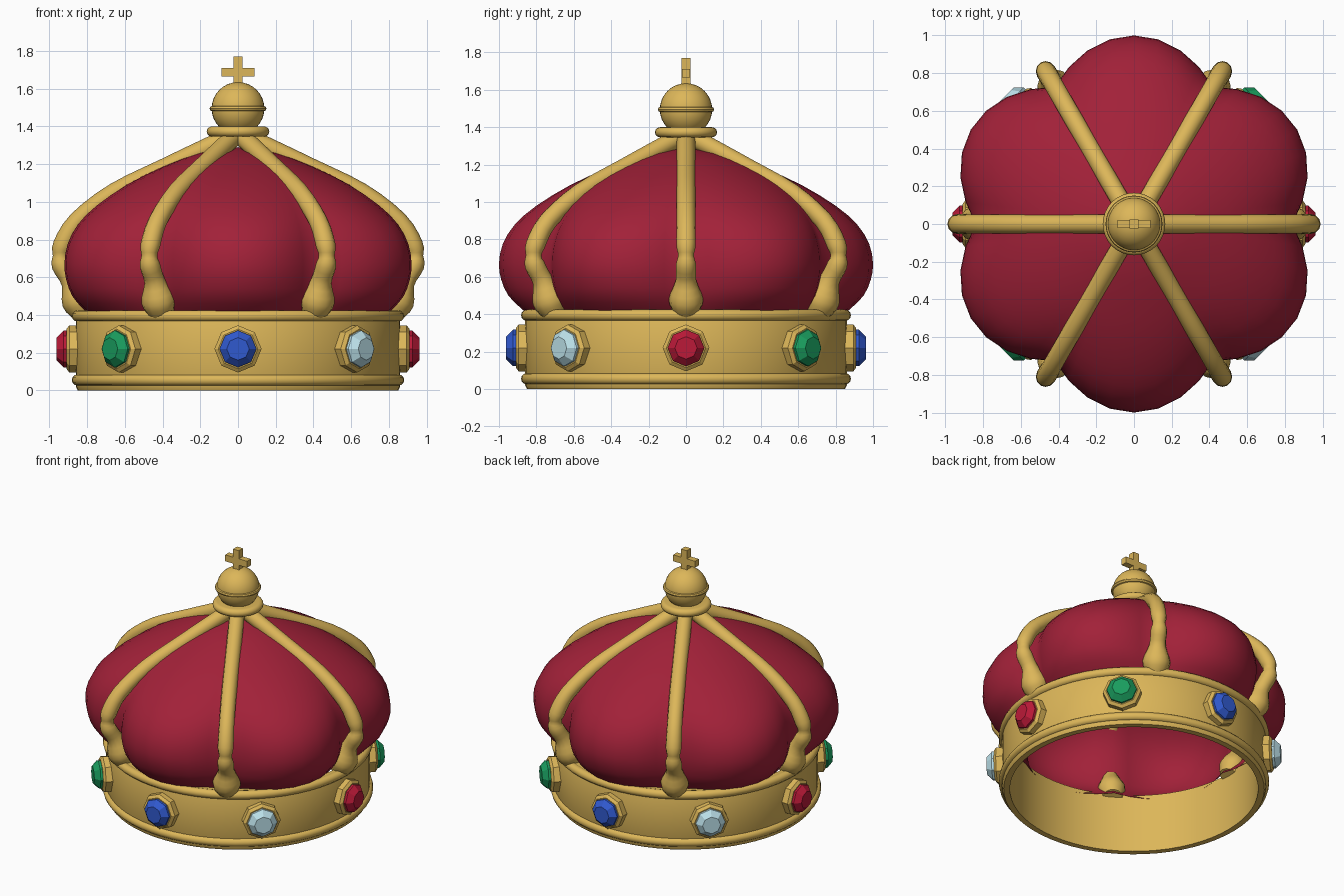
import bpy, bmesh, math
from mathutils import Matrix, Vector

if "Cube" in bpy.data.objects:
    bpy.data.objects.remove(bpy.data.objects["Cube"])

def material(name, rgb):
    m = bpy.data.materials.new(name)
    m.diffuse_color = (*rgb, 1)
    m.use_nodes = True
    m.node_tree.nodes["Principled BSDF"].inputs["Base Color"].default_value = m.diffuse_color
    return m

GOLD = material("gold", (0.72, 0.47, 0.10))
VELVET = material("velvet", (0.36, 0.015, 0.04))
BLUE = material("sapphire", (0.03, 0.10, 0.62))
PALE = material("diamond", (0.50, 0.75, 0.82))
RED = material("ruby", (0.50, 0.01, 0.04))
GREEN = material("emerald", (0.01, 0.33, 0.11))

def finish(name, bm, mat, smooth=35):
    bmesh.ops.remove_doubles(bm, verts=bm.verts, dist=1e-5)
    bmesh.ops.recalc_face_normals(bm, faces=bm.faces)
    me = bpy.data.meshes.new(name)
    bm.to_mesh(me)
    bm.free()
    ob = bpy.data.objects.new(name, me)
    bpy.context.collection.objects.link(ob)
    me.materials.append(mat)
    if smooth:
        bpy.ops.object.select_all(action='DESELECT')
        ob.select_set(True)
        bpy.context.view_layer.objects.active = ob
        bpy.ops.object.shade_smooth_by_angle(angle=math.radians(smooth))
    return ob

def bridge(bm, rings, closed=False):
    """Join successive rings of points with quads."""
    vr = [[bm.verts.new(p) for p in ring] for ring in rings]
    n = len(vr[0])
    for a, b in zip(vr, vr[1:] + (vr[:1] if closed else [])):
        for i in range(n):
            j = (i + 1) % n
            bm.faces.new((a[i], a[j], b[j], b[i]))
    return vr

def lathe(name, profile, n, mat, closed=False, matrix=Matrix(), smooth=35, lobe=None):
    bm = bmesh.new()
    rings = []
    for r, z in profile:
        ring = []
        for i in range(n):
            a = 2 * math.pi * i / n
            q = lobe(r, a) if lobe else r
            ring.append(matrix @ Vector((q * math.cos(a), q * math.sin(a), z)))
        rings.append(ring)
    bridge(bm, rings, closed)
    return finish(name, bm, mat, smooth)

def circle(major, minor_r, minor_z, z, n=12):
    return [(major + minor_r * math.cos(2 * math.pi * i / n),
             z + minor_z * math.sin(2 * math.pi * i / n)) for i in range(n)]

def spline(pts, steps):
    """Catmull-Rom interpolation through tuples."""
    p = [Vector(q) for q in pts]
    p = [2 * p[0] - p[1]] + p + [2 * p[-1] - p[-2]]
    out = []
    for a, b, c, d in zip(p, p[1:], p[2:], p[3:]):
        for s in range(steps):
            t = s / steps
            out.append(0.5 * (2 * b + (c - a) * t + (2 * a - 5 * b + 4 * c - d) * t * t
                              + (3 * b - a - 3 * c + d) * t ** 3))
    return out + [p[-2]]

# headband with rounded rims
lathe("headband", [(0.81, 0.0), (0.85, 0.0), (0.86, 0.02), (0.86, 0.40), (0.85, 0.42), (0.81, 0.42)],
      64, GOLD, closed=True)
lathe("lower_rim", circle(0.852, 0.03, 0.03, 0.055), 64, GOLD, closed=True)
lathe("upper_rim", circle(0.852, 0.03, 0.03, 0.395), 64, GOLD, closed=True)

# velvet cap, puffed into six lobes between the arches
cap = [(0.83, 0.39), (0.88, 0.43), (0.95, 0.50), (0.988, 0.585), (1.0, 0.67), (0.98, 0.775),
       (0.915, 0.88), (0.80, 0.98), (0.62, 1.09), (0.41, 1.185), (0.2, 1.26), (0.0, 1.29)]
lathe("velvet_cap", [tuple(v) for v in spline(cap, 2)], 48, VELVET, smooth=60,
      lobe=lambda r, a: r - 0.16 * max(r, 0) ** 3 * (1 - abs(math.sin(3 * a))))

# six arches: radius from axis, height, tube thickness
path = [(0.81, 0.40, 0.065), (0.845, 0.48, 0.092), (0.885, 0.58, 0.055), (0.935, 0.665, 0.054),
        (0.94, 0.715, 0.042), (0.93, 0.77, 0.052), (0.85, 0.90, 0.05), (0.655, 1.05, 0.05),
        (0.39, 1.18, 0.05), (0.16, 1.29, 0.05), (0.03, 1.35, 0.05)]
pts = spline(path, 3)
for k in range(6):
    rot = Matrix.Rotation(k * math.pi / 3, 3, 'Z')
    bm = bmesh.new()
    rings = []
    for i, p in enumerate(pts):
        d = pts[min(i + 1, len(pts) - 1)] - pts[max(i - 1, 0)]
        nrm = Vector((d.y, 0, -d.x)).normalized()
        rings.append([rot @ (Vector((p.x, 0, p.y)) + p.z * (nrm * math.cos(a) + Vector((0, math.sin(a), 0))))
                      for a in (2 * math.pi * j / 12 for j in range(12))])
    vr = bridge(bm, rings)
    bm.faces.new(vr[0])
    bm.faces.new(vr[-1])
    finish(f"arch_{k + 1}", bm, GOLD)

# eight faceted gems in octagonal settings
for k in range(8):
    m = (Matrix.Rotation(-math.pi / 2 + k * math.pi / 4, 4, 'Z')
         @ Matrix.Translation((0, 0, 0.22)) @ Matrix.Rotation(math.pi / 2, 4, 'Y'))
    lathe(f"gem_setting_{k + 1}", [(0, 0.84), (0.125, 0.84), (0.125, 0.895), (0.105, 0.91), (0, 0.91)],
          8, GOLD, matrix=m, smooth=0)
    lathe(f"gem_{k + 1}", [(0, 0.90), (0.098, 0.90), (0.098, 0.925), (0.06, 0.962), (0, 0.962)],
          8, (BLUE, PALE, RED, GREEN)[k % 4], matrix=m, smooth=0)

# collar, orb and orb ring
lathe("collar", [(0, 1.347)] + [(0.138 + 0.028 * math.cos(a), 1.373 + 0.027 * math.sin(a))
      for a in (-math.pi / 2 + math.pi * i / 8 for i in range(9))] + [(0, 1.40)], 32, GOLD)
lathe("orb", [(0.14 * math.sin(math.pi * i / 16), 1.495 - 0.14 * math.cos(math.pi * i / 16))
              for i in range(17)], 32, GOLD)
lathe("orb_ring", circle(0.137, 0.014, 0.014, 1.495, 8), 32, GOLD, closed=True)

# cross on top
for name, size, z in (("cross_upright", (0.046, 0.046, 0.16), 1.69),
                      ("cross_bar", (0.174, 0.044, 0.046), 1.688)):
    bm = bmesh.new()
    bmesh.ops.create_cube(bm, size=1, matrix=Matrix.Translation((0, 0, z)) @ Matrix.Diagonal((*size, 1)))
    finish(name, bm, GOLD, 0)
